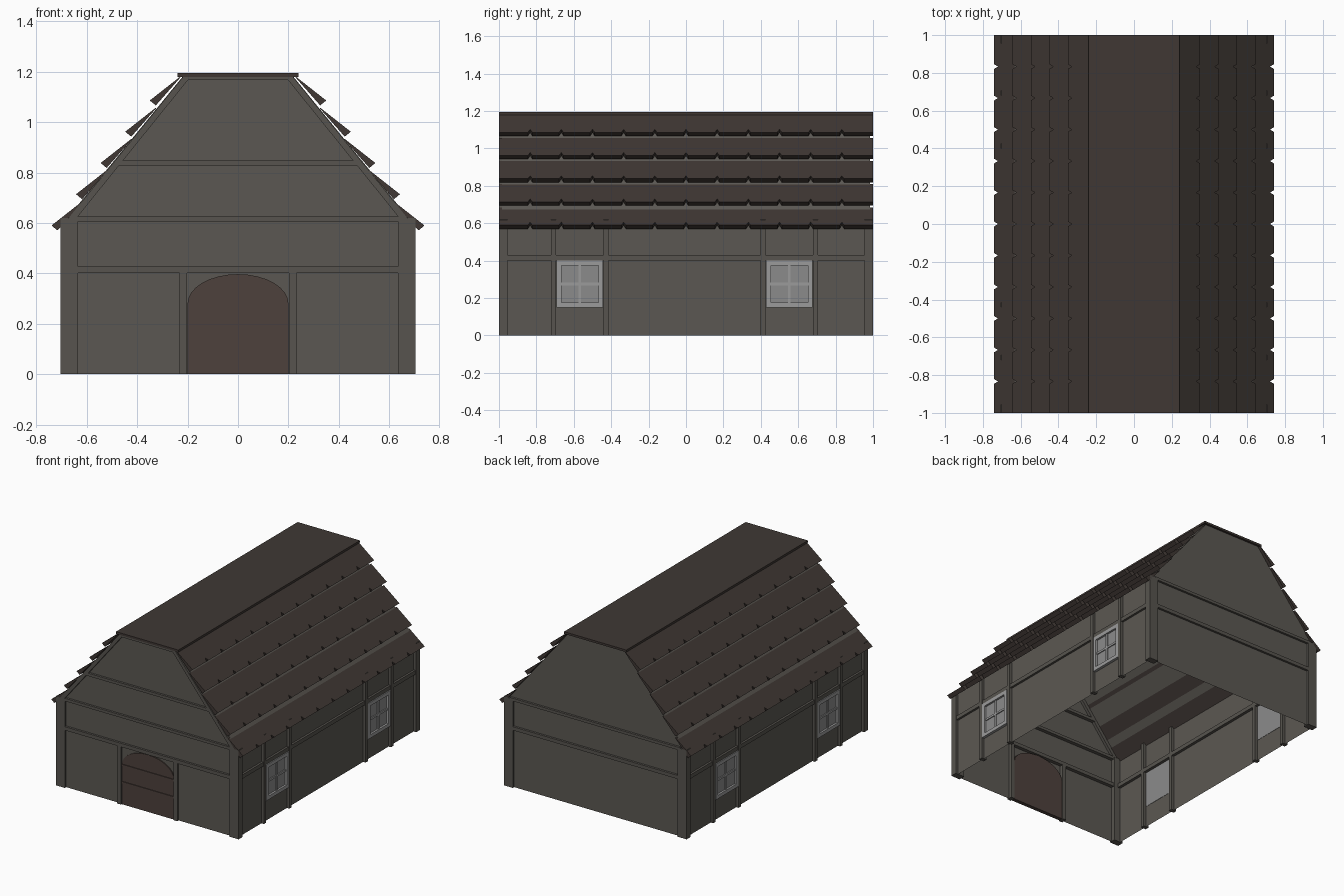
import bpy, bmesh, math
from mathutils import Vector

if "Cube" in bpy.data.objects:
    bpy.data.objects.remove(bpy.data.objects["Cube"])


def material(name, rgb):
    m = bpy.data.materials.new(name)
    m.diffuse_color = (*rgb, 1)
    m.use_nodes = True
    m.node_tree.nodes["Principled BSDF"].inputs["Base Color"].default_value = m.diffuse_color
    return m


WALL = material("plaster", (0.105, 0.097, 0.085))
BEAM = material("timber", (0.095, 0.088, 0.077))
ROOF = material("roof_brown", (0.050, 0.039, 0.034))
DOOR = material("door_brown", (0.075, 0.053, 0.045))
FRAME = material("window_frame", (0.33, 0.33, 0.33))
GLASS = material("window_glass", (0.26, 0.26, 0.26))


def finish(name, bm, mat):
    bmesh.ops.recalc_face_normals(bm, faces=bm.faces)
    me = bpy.data.meshes.new(name)
    bm.to_mesh(me)
    bm.free()
    me.materials.append(mat)
    ob = bpy.data.objects.new(name, me)
    bpy.context.collection.objects.link(ob)
    return ob


def loft(bm, a, b, caps=True):
    """Join two matching point rings into a closed solid."""
    va, vb = [bm.verts.new(p) for p in a], [bm.verts.new(p) for p in b]
    n = len(va)
    for i in range(n):
        j = (i + 1) % n
        bm.faces.new((va[i], va[j], vb[j], vb[i]))
    if caps:
        bm.faces.new(va)
        bm.faces.new(vb)


def prism(name, profile, y0, y1, mat):
    bm = bmesh.new()
    loft(bm, [(x, y0, z) for x, z in profile], [(x, y1, z) for x, z in profile])
    return finish(name, bm, mat)


def box(name, x0, x1, y0, y1, z0, z1, mat):
    x0, x1 = sorted((x0, x1))
    return prism(name, [(x0, z0), (x1, z0), (x1, z1), (x0, z1)], y0, y1, mat)


# House shell: extruded gable profile, open underneath
gable = [(-0.685, 0), (0.685, 0), (0.685, 0.61), (0.22, 1.18), (-0.22, 1.18), (-0.685, 0.61)]
shell = prism("wall_shell", gable, -0.985, 0.985, WALL)
bm = bmesh.new()
bm.from_mesh(shell.data)
bmesh.ops.delete(bm, geom=[f for f in bm.faces if f.calc_center_median().z < 0.001], context='FACES')
bm.to_mesh(shell.data)
bm.free()

# Corner posts
for sx in (-1, 1):
    for y in (-1, 0.955):
        box("corner_post", sx * 0.635, sx * 0.705, y, y + 0.045, 0, 0.62, BEAM)

# Horizontal beams on the front and back
for y in (-1, 0.96):
    box("middle_beam", -0.635, 0.635, y, y + 0.04, 0.402, 0.427, BEAM)
    box("eaves_beam", -0.655, 0.655, y, y + 0.04, 0.605, 0.625, BEAM)
box("gable_beam", -0.48, 0.48, -1, -0.96, 0.828, 0.848, BEAM)
box("top_beam", -0.21, 0.21, -1, -0.96, 1.168, 1.18, BEAM)

# Sloping gable beams
for s in (-1, 1):
    prism("gable_rafter", [(s * 0.672, 0.62), (s * 0.218, 1.18), (s * 0.188, 1.18), (s * 0.64, 0.62)],
          -1, -0.965, BEAM)

# Arched door with cross strips and door posts
arch = [(-0.2, 0.0), (0.2, 0.0)] + [(0.2 * math.cos(t), 0.28 + 0.117 * math.sin(t))
                                   for t in [math.pi * i / 16 for i in range(17)]]
prism("door", arch, -0.992, -0.965, DOOR)
for z in (0.147, 0.267):
    box("door_strip", -0.2, 0.2, -0.997, -0.985, z, z + 0.014, DOOR)
for s in (-1, 1):
    box("door_post", s * 0.203, s * 0.232, -1, -0.96, 0, 0.405, BEAM)

# Side walls: posts, rails and windows
for sx in (-1, 1):
    xi, xo = sx * 0.665, sx * 0.704
    box("side_rail", xi, sx * 0.70, -0.955, 0.955, 0.402, 0.43, BEAM)
    for c in (-0.5675, 0.5525):
        for y in (c - 0.14, c + 0.14):
            box("side_post", xi, xo, y - 0.013, y + 0.013, 0, 0.62, BEAM)
        z0, z1, h = 0.15, 0.40, 0.124
        box("window_pane", sx * 0.683, sx * 0.69, c - h, c + h, z0, z1, GLASS)
        for a, b, e, f in ((-h, h, z0, z0 + 0.025), (-h, h, z1 - 0.025, z1),
                           (-h, -h + 0.025, z0 + 0.025, z1 - 0.025),
                           (h - 0.025, h, z0 + 0.025, z1 - 0.025)):
            box("window_frame", sx * 0.684, sx * 0.704, c + a, c + b, e, f, FRAME)
        box("window_bar", sx * 0.684, sx * 0.698, c - 0.007, c + 0.007, z0 + 0.025, z1 - 0.025, FRAME)
        box("window_bar", sx * 0.684, sx * 0.697, c - 0.1, c + 0.1, 0.268, 0.282, FRAME)

# Flat roof top
box("roof_cap", -0.24, 0.24, -1, 1, 1.18, 1.195, ROOF)

# Overlapping roof tiles: wedges with clipped lower corners
down = Vector((0.63, 0, -0.776))
out = Vector((0.776, 0, 0.63))
for side, label in ((1, "right"), (-1, "left")):
    bm = bmesh.new()
    for row in range(5):
        tip = Vector((0.74 - 0.0975 * row, 0, 0.59 + 0.124 * row))
        for k in range(12):
            y0, y1 = -1 + k / 6, -1 + (k + 1) / 6
            l = y0 if k == 0 else y0 + 0.012
            r = y1 if k == 11 else y1 - 0.012
            outline = [(0.15, y0), (0.025, y0), (0, l), (0, r), (0.025, y1), (0.15, y1)]
            rings = []
            for under in (0, 1):
                ring = []
                for up, y in outline:
                    t = up / 0.15
                    p = tip - down * up - out * (0.034 * t + under * (0.028 * (1 - t) + 0.003))
                    ring.append((side * p.x, y, p.z))
                rings.append(ring)
            loft(bm, *rings)
    finish("roof_tiles_" + label, bm, ROOF)
